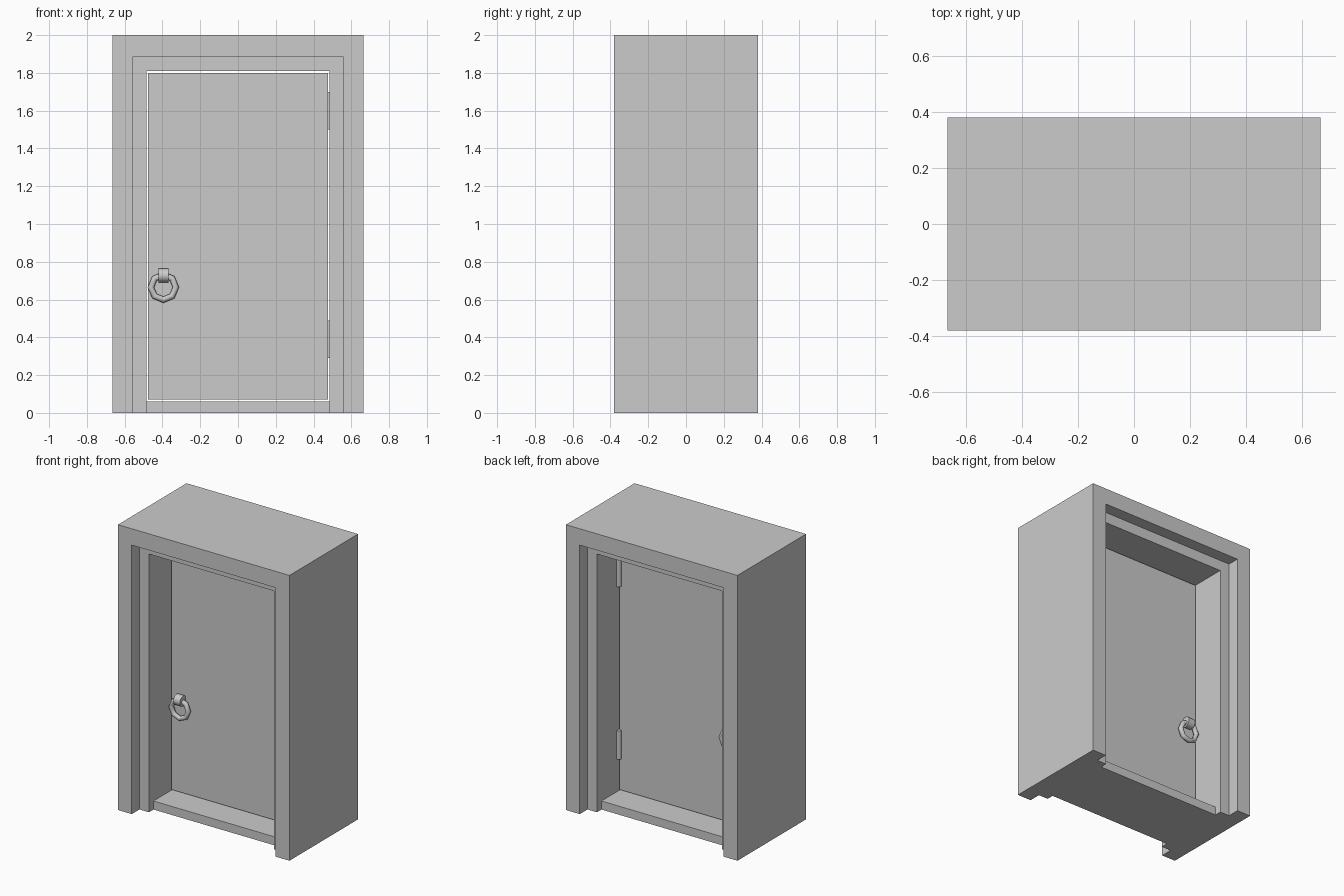
import bpy, bmesh, math
from mathutils import Matrix, Vector

cube = bpy.data.objects.get("Cube")
if cube:
    bpy.data.objects.remove(cube)

GREY = (0.6, 0.6, 0.6, 1)
grey = bpy.data.materials.new("plain grey")
grey.use_nodes = True
grey.diffuse_color = GREY
grey.node_tree.nodes["Principled BSDF"].inputs["Base Color"].default_value = GREY


def finish(name, bm, smooth=False):
    bmesh.ops.recalc_face_normals(bm, faces=bm.faces)
    mesh = bpy.data.meshes.new(name)
    bm.to_mesh(mesh)
    bm.free()
    mesh.materials.append(grey)
    for poly in mesh.polygons:
        poly.use_smooth = smooth and len(poly.vertices) == 4
    obj = bpy.data.objects.new(name, mesh)
    bpy.context.collection.objects.link(obj)
    return obj


def box(name, half_x, half_y, z0, z1):
    bm = bmesh.new()
    place = Matrix.Translation((0, 0, (z0 + z1) / 2))
    scale = Matrix.Diagonal((2 * half_x, 2 * half_y, z1 - z0, 1))
    bmesh.ops.create_cube(bm, size=1, matrix=place @ scale)
    return finish(name, bm)


def arch(name, outer, inner, half_y):
    """Three-sided square arch, open at the floor; sizes are (half width, height)."""
    (ow, oh), (iw, ih) = outer, inner
    profile = [(-ow, 0), (-ow, oh), (ow, oh), (ow, 0),
               (iw, 0), (iw, ih), (-iw, ih), (-iw, 0)]
    bm = bmesh.new()
    front, back = [[bm.verts.new((x, y, z)) for x, z in profile]
                   for y in (-half_y, half_y)]
    for i in range(len(profile)):
        j = (i + 1) % len(profile)
        bm.faces.new((front[i], front[j], back[j], back[i]))
    # Left post, lintel and right post on each side
    for loop in (front, back):
        for a, b, c, d in ((0, 1, 6, 7), (1, 2, 5, 6), (2, 3, 4, 5)):
            bm.faces.new((loop[a], loop[b], loop[c], loop[d]))
    return finish(name, bm)


def cylinder(name, centre, radius, length, sides, axis):
    bm = bmesh.new()
    turn = Matrix.Rotation(math.pi / 2, 4, "Y") if axis == "X" else Matrix()
    bmesh.ops.create_cone(bm, cap_ends=True, segments=sides, radius1=radius,
                          radius2=radius, depth=length,
                          matrix=Matrix.Translation(centre) @ turn)
    return finish(name, bm, smooth=True)


def ring(name, centre, major, minor, sides, tube_sides):
    bm = bmesh.new()
    rows = []
    for i in range(sides):
        a = math.tau * i / sides
        out = Vector((math.cos(a), 0, math.sin(a)))
        row = []
        for j in range(tube_sides):
            b = math.tau * j / tube_sides
            offset = out * (major + minor * math.cos(b))
            offset.y = minor * math.sin(b)
            row.append(bm.verts.new(Vector(centre) + offset))
        rows.append(row)
    for i in range(sides):
        r, s = rows[i], rows[(i + 1) % sides]
        for j in range(tube_sides):
            k = (j + 1) % tube_sides
            bm.faces.new((r[j], s[j], s[k], r[k]))
    return finish(name, bm, smooth=True)


# Stepped surround, threshold and door leaf with a thin gap all round
arch("outer_frame", (0.665, 2.0), (0.558, 1.885), 0.38)
arch("inner_frame", (0.558, 1.885), (0.484, 1.81), 0.295)
box("threshold", 0.484, 0.245, 0, 0.06)
box("door", 0.476, 0.056, 0.07, 1.80)

# Hinges on the back of the left edge
for label, z in (("lower", 0.39), ("upper", 1.60)):
    cylinder(label + "_hinge", (0.479, 0.06, z), 0.02, 0.2, 12, "Z")

# Ring pull and its lug on both faces of the door
for label, side in (("front", -1), ("back", 1)):
    y = side * 0.08
    ring(label + "_ring_pull", (-0.395, y, 0.665), 0.066, 0.017, 8, 8)
    cylinder(label + "_ring_lug", (-0.395, y, 0.728), 0.037, 0.052, 12, "X")
